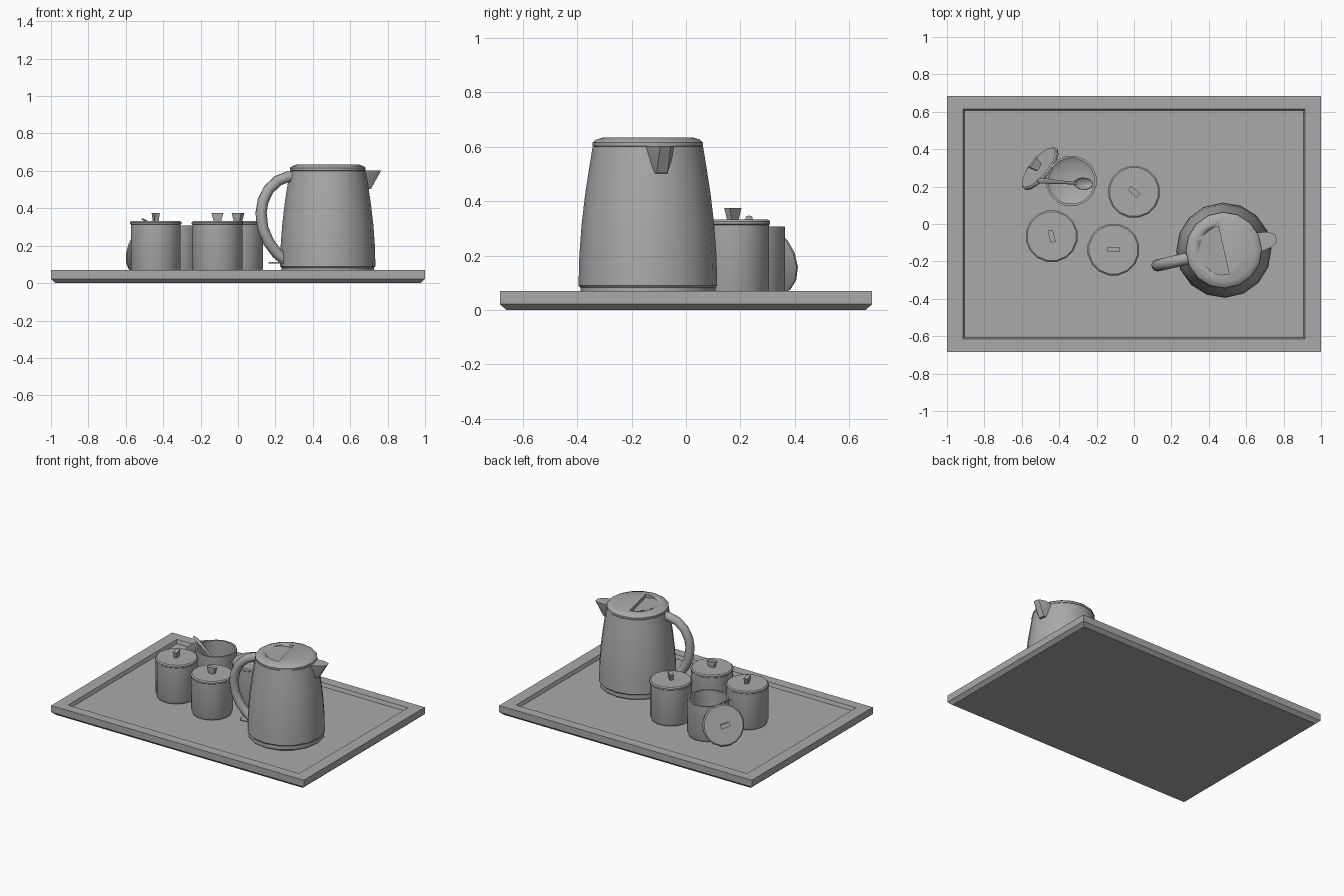
import bpy, bmesh
from math import sin, cos, pi, radians
from mathutils import Matrix, Vector

if "Cube" in bpy.data.objects:
    bpy.data.objects.remove(bpy.data.objects["Cube"], do_unlink=True)

grey = bpy.data.materials.new("plain_grey")
grey.use_nodes = True
grey.diffuse_color = (0.4, 0.4, 0.4, 1)
grey.node_tree.nodes["Principled BSDF"].inputs["Base Color"].default_value = (0.4, 0.4, 0.4, 1)

FLOOR = 0.045
KETTLE = Matrix.Translation((0.48, -0.14, 0)) @ Matrix.Rotation(radians(13), 4, "Z")


def finish(name, bm, matrix=Matrix(), angle=35):
    bmesh.ops.recalc_face_normals(bm, faces=bm.faces)
    mesh = bpy.data.meshes.new(name)
    bm.to_mesh(mesh)
    bm.free()
    mesh.shade_smooth()
    mesh.set_sharp_from_angle(angle=radians(angle))
    mesh.materials.append(grey)
    obj = bpy.data.objects.new(name, mesh)
    obj.matrix_world = matrix
    bpy.context.collection.objects.link(obj)
    return obj


def loft(name, rings, matrix=Matrix(), angle=35):
    """Bridge equal point rings and cap both ends."""
    bm = bmesh.new()
    loops = [[bm.verts.new(p) for p in ring] for ring in rings]
    n = len(loops[0])
    for a, b in zip(loops, loops[1:]):
        for i in range(n):
            j = (i + 1) % n
            bm.faces.new((a[i], a[j], b[j], b[i]))
    bm.faces.new(loops[0])
    bm.faces.new(loops[-1])
    return finish(name, bm, matrix, angle)


def lathe(name, profile, matrix=Matrix(), sides=16):
    turns = [2 * pi * (i + 0.5) / sides for i in range(sides)]
    return loft(name, [[(r * cos(t), r * sin(t), z) for t in turns] for r, z in profile], matrix)


def hull(name, points, matrix=Matrix(), angle=35):
    bm = bmesh.new()
    for p in points:
        bm.verts.new(p)
    bmesh.ops.convex_hull(bm, input=bm.verts)
    return finish(name, bm, matrix, angle)


def rect(x, y, z):
    return [(-x, -y, z), (x, -y, z), (x, y, z), (-x, y, z)]


def tube(name, path, widths, thickness, matrix=Matrix(), sides=10):
    """Sweep an oval along a path in the xz plane."""
    pts = [Vector((x, 0, z)) for x, z in path]
    rings = []
    for i, p in enumerate(pts):
        tangent = (pts[min(i + 1, len(pts) - 1)] - pts[max(i - 1, 0)]).normalized()
        side = Vector((0, 1, 0))
        up = tangent.cross(side)
        rings.append([p + side * widths[i] * cos(2 * pi * k / sides)
                      + up * thickness * sin(2 * pi * k / sides) for k in range(sides)])
    return loft(name, rings, matrix, 45)


# Tray with a chamfered underside and raised rim
loft("tray", [rect(0.975, 0.66, 0), rect(1, 0.684, 0.022), rect(1, 0.684, 0.07),
              rect(0.915, 0.615, 0.07), rect(0.907, 0.607, FLOOR)], angle=20)

# Kettle body and base
lathe("kettle_base", [(0.235, FLOOR), (0.248, 0.055), (0.248, 0.085)], KETTLE)
lathe("kettle_body", [(0.248, 0.082), (0.255, 0.09), (0.252, 0.2), (0.244, 0.31),
                      (0.23, 0.43), (0.216, 0.52), (0.203, 0.6)], KETTLE)

# Kettle lid with a sloping half-round finger recess
lid = lathe("kettle_lid", [(0.19, 0.595), (0.203, 0.603), (0.203, 0.615),
                           (0.192, 0.625), (0.168, 0.633)], KETTLE)
arc = [pi / 2 + pi * i / 12 for i in range(13)]
cutter = hull("lid_recess_cutter",
              [(0.132 * cos(t), 0.132 * sin(t), z) for t in arc
               for z in (0.635 - 0.026 * (1 + cos(t)), 0.7)], KETTLE)
cutter.hide_render = True
cutter.hide_set(True)
cut = lid.modifiers.new("finger_recess", "BOOLEAN")
cut.operation = "DIFFERENCE"
cut.object = cutter
cut.solver = "EXACT"

# Kettle spout, handle and switch
hull("kettle_spout", [(x, s * y, z) for s in (-1, 1) for x, y, z in
     ((0.18, 0.055, 0.602), (0.25, 0.042, 0.602), (0.288, 0.02, 0.602),
      (0.24, 0.035, 0.55), (0.232, 0.02, 0.503), (0.18, 0.03, 0.5))], KETTLE)
handle_path = [(-0.17, 0.572), (-0.22, 0.568), (-0.275, 0.547), (-0.325, 0.5), (-0.355, 0.44),
               (-0.366, 0.375), (-0.357, 0.295), (-0.325, 0.22), (-0.28, 0.16), (-0.23, 0.12)]
tube("kettle_handle", handle_path, [0.032] * len(handle_path), 0.03, KETTLE)
loft("kettle_switch", [[(-0.24, -0.03, z), (-0.24, 0.03, z), (-0.31, 0.025, z),
                        (-0.325, 0, z), (-0.31, -0.025, z)] for z in (0.105, 0.113)], KETTLE)


def jar_lid(name, matrix, turn):
    lathe(name, [(0.132, 0), (0.14, 0.005), (0.14, 0.014), (0.132, 0.021)], matrix)
    loft(name + "_knob", [rect(0.02, 0.011, 0.02), rect(0.033, 0.014, 0.064)],
         matrix @ Matrix.Rotation(radians(turn), 4, "Z"))


# Jars
jar = [(0.112, FLOOR), (0.128, 0.053), (0.136, 0.075), (0.136, 0.312)]
for name, x, y, turn in (("left_jar", -0.44, -0.065, 105), ("front_jar", -0.11, -0.137, 0),
                         ("back_jar", 0.0, 0.172, -40)):
    lathe(name, jar, Matrix.Translation((x, y, 0)))
    jar_lid(name + "_lid", Matrix.Translation((x, y, 0.311)), turn)

# Open jar with its lid leaning on it
lathe("open_jar", jar[:3] + [(0.136, 0.307), (0.124, 0.307), (0.124, 0.08), (0.1, 0.065)],
      Matrix.Translation((-0.335, 0.23, 0)))
tilt = radians(20)
normal = Vector((-0.78 * cos(tilt), 0.63 * cos(tilt), sin(tilt)))
lean = Matrix.Translation((-0.495, 0.29, 0.18)) @ normal.to_track_quat("Z", "Y").to_matrix().to_4x4()
jar_lid("leaning_lid", lean, 15)

# Spoon resting in the open jar
spoon = Matrix.Translation((-0.27, 0.215, 0.195)) @ Matrix.Rotation(radians(-4), 4, "Z")
tube("spoon_handle", [(-0.245, 0.148), (-0.22, 0.138), (-0.12, 0.065), (-0.04, 0.004)],
     [0.011, 0.015, 0.009, 0.008], 0.004, spoon, 8)
bm = bmesh.new()
bmesh.ops.create_uvsphere(bm, u_segments=16, v_segments=8, radius=1)
bmesh.ops.bisect_plane(bm, geom=bm.verts[:] + bm.edges[:] + bm.faces[:],
                       plane_co=(0, 0, 0), plane_no=(0, 0, 1), clear_outer=True)
bmesh.ops.scale(bm, vec=(0.055, 0.033, 0.018), verts=bm.verts)
bowl = finish("spoon_bowl", bm, spoon @ Matrix.Rotation(radians(20), 4, "Y"), 60)
shell = bowl.modifiers.new("thickness", "SOLIDIFY")
shell.thickness = 0.004
